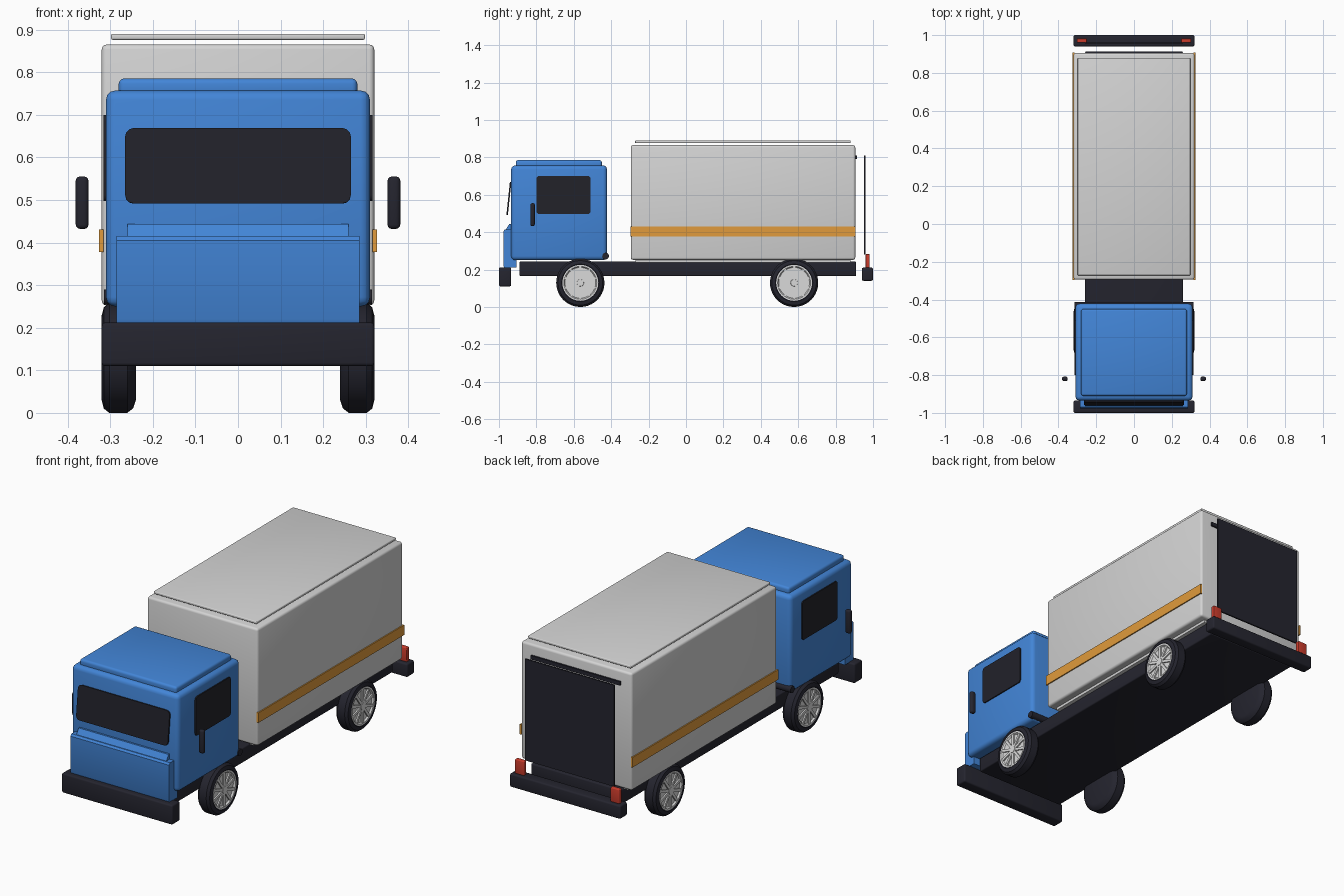
import bpy, bmesh, math
from mathutils import Matrix, Vector

if "Cube" in bpy.data.objects:
    bpy.data.objects.remove(bpy.data.objects["Cube"], do_unlink=True)


def material(name, r, g, b):
    m = bpy.data.materials.new(name)
    m.use_nodes = True
    m.diffuse_color = (r, g, b, 1)
    m.node_tree.nodes["Principled BSDF"].inputs["Base Color"].default_value = (r, g, b, 1)
    return m


BLUE = material("cab blue", 0.055, 0.235, 0.68)
GREY = material("cargo grey", 0.66, 0.66, 0.66)
DARK = material("dark trim", 0.018, 0.018, 0.028)
GLASS = material("dark glass", 0.016, 0.016, 0.023)
ORANGE = material("stripe orange", 0.75, 0.33, 0.045)
RED = material("lamp red", 0.6, 0.045, 0.025)
METAL = material("wheel metal", 0.7, 0.7, 0.7)


def finish(bm, name, mat):
    bmesh.ops.recalc_face_normals(bm, faces=bm.faces[:])
    mesh = bpy.data.meshes.new(name)
    bm.to_mesh(mesh)
    bm.free()
    mesh.materials.append(mat)
    obj = bpy.data.objects.new(name, mesh)
    bpy.context.collection.objects.link(obj)
    bpy.ops.object.select_all(action="DESELECT")
    obj.select_set(True)
    bpy.context.view_layer.objects.active = obj
    bpy.ops.object.shade_smooth_by_angle(angle=math.radians(35))
    return obj


def box(name, mat, x, y, z, bevel=0.0, axis=None, segments=3):
    """Box between x, y and z ranges; axis limits rounding to edges along it."""
    bm = bmesh.new()
    bmesh.ops.create_cube(bm, size=1)
    for v in bm.verts:
        v.co = Vector([(r[0] + r[1]) / 2 + c * (r[1] - r[0]) for r, c in zip((x, y, z), v.co)])
    if bevel:
        edges = bm.edges[:]
        if axis is not None:
            edges = [e for e in edges
                     if abs((e.verts[0].co - e.verts[1].co).normalized()[axis]) > 0.9]
        bmesh.ops.bevel(bm, geom=edges, offset=bevel, segments=segments,
                        profile=0.5, affect="EDGES")
    return finish(bm, name, mat)


def side_box(name, mat, side, x, *args, **kw):
    """Box given by distances from the centre line, on the chosen side."""
    label = "left_" if side > 0 else "right_"
    return box(label + name, mat, sorted((side * x[0], side * x[1])), *args, **kw)


def lathe(name, mat, profile, location, side, steps=40):
    """Spin (x, radius) points about the x axis."""
    bm = bmesh.new()
    verts = [bm.verts.new((side * px, 0, r)) for px, r in profile]
    edges = [bm.edges.new(pair) for pair in zip(verts, verts[1:])]
    bmesh.ops.spin(bm, geom=verts + edges, cent=(0, 0, 0), axis=(1, 0, 0),
                   angle=math.tau, steps=steps)
    bmesh.ops.remove_doubles(bm, verts=bm.verts[:], dist=0.0001)
    obj = finish(bm, name, mat)
    obj.location = location
    return obj


def extrude_profile(name, mat, points, half_width):
    """Extrude a closed (y, z) outline across the vehicle."""
    bm = bmesh.new()
    face = bm.faces.new([bm.verts.new((-half_width, y, z)) for y, z in points])
    new = bmesh.ops.extrude_face_region(bm, geom=[face])["geom"]
    bmesh.ops.translate(bm, vec=(2 * half_width, 0, 0),
                        verts=[g for g in new if isinstance(g, bmesh.types.BMVert)])
    return finish(bm, name, mat)


# Chassis and bumpers
box("chassis", DARK, (-0.26, 0.26), (-0.89, 0.91), (0.165, 0.243), 0.006)
box("front_bumper", DARK, (-0.32, 0.32), (-1, -0.935), (0.11, 0.212), 0.008)
box("rear_bumper", DARK, (-0.32, 0.32), (0.94, 1), (0.14, 0.21), 0.008)

# Cab shell, roof and nose
box("cab", BLUE, (-0.31, 0.31), (-0.935, -0.422), (0.25, 0.757), 0.022)
box("cab_roof", BLUE, (-0.28, 0.28), (-0.91, -0.45), (0.74, 0.785), 0.012)
extrude_profile("nose_panel", BLUE, [(-0.905, 0.21), (-0.972, 0.21), (-0.976, 0.22),
                                     (-0.976, 0.405), (-0.968, 0.415), (-0.905, 0.415)], 0.285)
extrude_profile("nose_ledge", BLUE, [(-0.93, 0.41), (-0.966, 0.41),
                                     (-0.945, 0.443), (-0.93, 0.443)], 0.26)

# Windscreen, leaning back
screen = box("windscreen", GLASS, (-0.265, 0.265), (-0.004, 0.004), (-0.089, 0.089), 0.02, axis=1)
screen.matrix_world = Matrix.Translation((0, -0.947, 0.58)) @ Matrix.Rotation(math.radians(-6), 4, "X")

# Round crossbar behind the cab
lathe("cab_crossbar", DARK, [(-0.315, 0), (-0.315, 0.018), (0.315, 0.018), (0.315, 0)],
      (0, -0.43, 0.272), 1, 16)

# Cargo box with floor, roof panel and rear door
box("cargo_box", GREY, (-0.32, 0.32), (-0.295, 0.905), (0.252, 0.865), 0.012)
box("cargo_floor", GREY, (-0.28, 0.28), (-0.27, 0.88), (0.238, 0.256))
box("cargo_roof", GREY, (-0.298, 0.298), (-0.272, 0.88), (0.876, 0.89), 0.004)
box("rear_door", DARK, (-0.258, 0.258), (0.953, 0.961), (0.28, 0.81))
box("door_rail", DARK, (-0.258, 0.258), (0.905, 0.914), (0.79, 0.81))

for side in (1, -1):
    label = "left" if side > 0 else "right"
    side_box("door_window", GLASS, side, (0.306, 0.316), (-0.8, -0.51), (0.497, 0.7), 0.014, axis=0)
    side_box("mirror", DARK, side, (0.351, 0.381), (-0.832, -0.808), (0.432, 0.555), 0.01)
    side_box("cargo_stripe", ORANGE, side, (0.316, 0.326), (-0.297, 0.907), (0.378, 0.43))
    side_box("tail_lamp", RED, side, (0.25, 0.302), (0.96, 0.982), (0.208, 0.283), 0.004)

    for end, y in (("front", -0.565), ("rear", 0.578)):
        name = f"{label}_{end}_"
        spot = (0, y, 0.129)
        # Tyre with rounded shoulders, then the dished rim
        lathe(name + "tyre", DARK, [(0.24, 0), (0.24, 0.1), (0.246, 0.118), (0.26, 0.129),
                                    (0.302, 0.129), (0.315, 0.119), (0.32, 0.1), (0.316, 0.094),
                                    (0.306, 0.092)], spot, side)
        lathe(name + "rim", METAL, [(0.304, 0.096), (0.319, 0.096), (0.319, 0.088),
                                    (0.311, 0.082), (0.311, 0.022), (0.32, 0.018),
                                    (0.32, 0)], spot, side)
        # Ten radial spokes
        bm = bmesh.new()
        for i in range(10):
            turn = Matrix.Rotation(math.tau * i / 10, 4, "X")
            place = Matrix.Translation((side * 0.313, 0, 0.052))
            bmesh.ops.create_cube(bm, size=1,
                                  matrix=turn @ place @ Matrix.Diagonal((0.01, 0.014, 0.07, 1)))
        finish(bm, name + "spokes", METAL).location = spot
